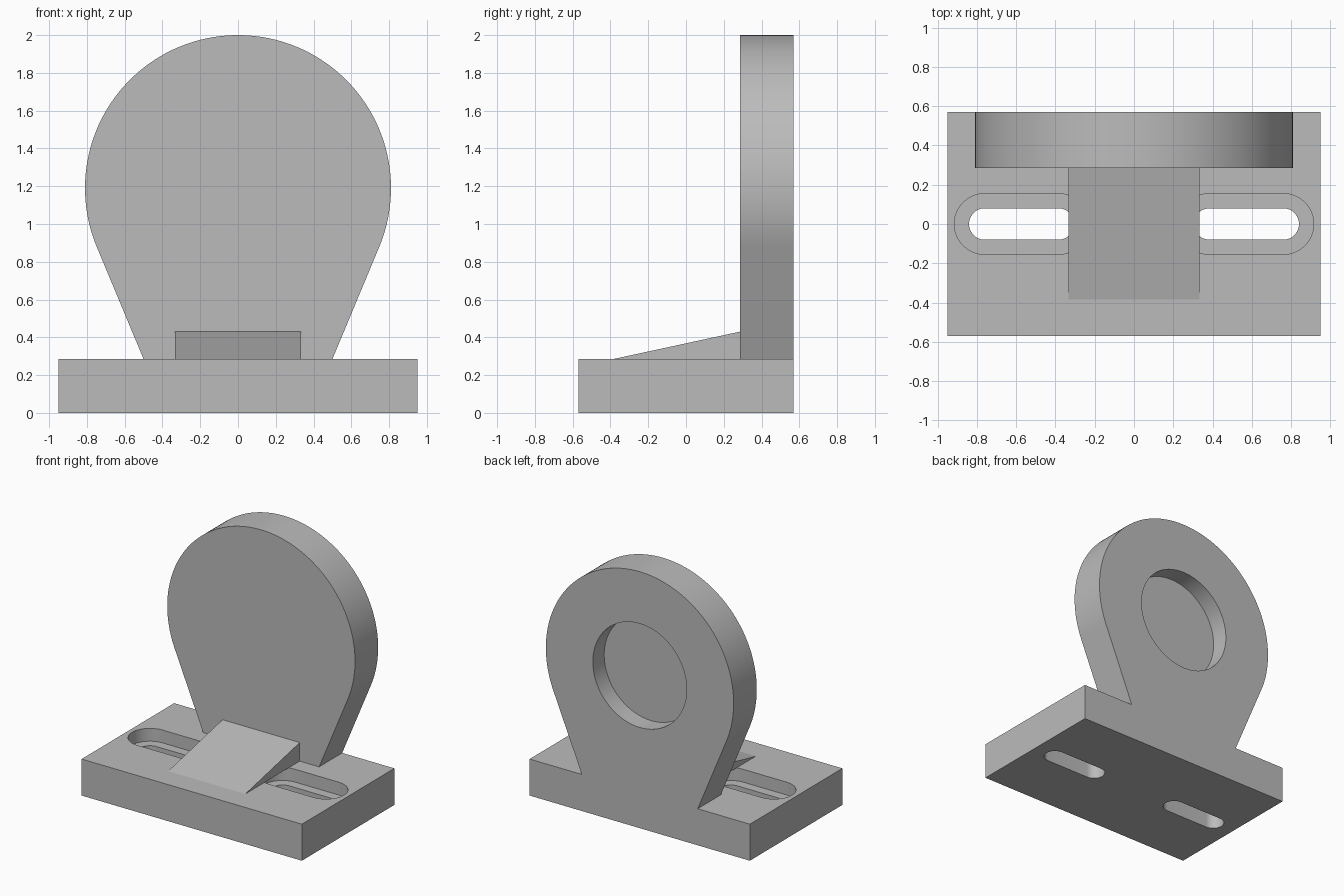
import bpy, bmesh, math
from mathutils import Vector

if "Cube" in bpy.data.objects:
    bpy.data.objects.remove(bpy.data.objects["Cube"])

grey = bpy.data.materials.new("plain grey")
grey.use_nodes = True
colour = (0.5, 0.5, 0.5, 1)
grey.diffuse_color = colour
grey.node_tree.nodes["Principled BSDF"].inputs["Base Color"].default_value = colour

HALF_W, HALF_D, BASE_H = 0.95, 0.57, 0.285
PLATE_FRONT = 0.285
RING_Z, RING_R = 1.19, 0.81


def prism(name, outline, offset):
    """Extrude a closed 3D outline along an offset into a solid."""
    bm = bmesh.new()
    face = bm.faces.new([bm.verts.new(p) for p in outline])
    new = bmesh.ops.extrude_face_region(bm, geom=[face], use_keep_orig=True)["geom"]
    bmesh.ops.translate(bm, vec=Vector(offset),
                        verts=[v for v in new if isinstance(v, bmesh.types.BMVert)])
    bmesh.ops.recalc_face_normals(bm, faces=bm.faces)
    mesh = bpy.data.meshes.new(name)
    bm.to_mesh(mesh)
    bm.free()
    obj = bpy.data.objects.new(name, mesh)
    bpy.context.collection.objects.link(obj)
    mesh.materials.append(grey)
    return obj


def arc(cx, cy, r, start, end, steps):
    return [(cx + r * math.cos(start + (end - start) * i / steps),
             cy + r * math.sin(start + (end - start) * i / steps))
            for i in range(steps + 1)]


def activate(obj):
    bpy.ops.object.select_all(action='DESELECT')
    obj.select_set(True)
    bpy.context.view_layer.objects.active = obj


def cut(obj, cutter):
    """Subtract the cutter from the object, then discard it."""
    cutter.hide_render = True
    mod = obj.modifiers.new("cut", 'BOOLEAN')
    mod.operation, mod.solver, mod.object = 'DIFFERENCE', 'EXACT', cutter
    activate(obj)
    bpy.ops.object.modifier_apply(modifier=mod.name)
    bpy.data.objects.remove(cutter)


def slot_cutter(side, radius, bottom):
    """Rounded slot along x, open through the top of the base."""
    q = math.pi / 2
    outline = (arc(0.76, 0, radius, -q, q, 24)
               + arc(0.385, 0, radius, q, 3 * q, 24))
    return prism("slot_cutter", [(side * x, y, bottom) for x, y in outline], (0, 0, 0.6))


# Base block with a stepped slot on each side
base = prism("base", [(-HALF_W, -HALF_D, 0), (HALF_W, -HALF_D, 0),
                      (HALF_W, HALF_D, 0), (-HALF_W, HALF_D, 0)], (0, 0, BASE_H))
for side in (-1, 1):
    cut(base, slot_cutter(side, 0.155, BASE_H - 0.1))
    cut(base, slot_cutter(side, 0.08, -0.1))

# Upright plate: a disc whose tangents run down to the base
foot_x, drop = 0.5, RING_Z - BASE_H
tangent = math.atan2(-drop, foot_x) + math.acos(RING_R / math.hypot(foot_x, drop))
outline = [(-foot_x, BASE_H), (foot_x, BASE_H)]
outline += arc(0, RING_Z, RING_R, tangent, math.pi - tangent, 96)
plate = prism("upright_plate", [(x, PLATE_FRONT, z) for x, z in outline],
              (0, HALF_D - PLATE_FRONT, 0))

# Blind round recess in the back of the plate
circle = arc(0, RING_Z, 0.405, 0, 2 * math.pi, 72)[:-1]
cut(plate, prism("recess_cutter", [(x, HALF_D - 0.14, z) for x, z in circle], (0, 0.4, 0)))

# Sloping wedge bracing the front of the plate
HALF_WEDGE = 0.333
wedge = prism("wedge", [(-HALF_WEDGE, -0.385, BASE_H), (-HALF_WEDGE, PLATE_FRONT, BASE_H),
                        (-HALF_WEDGE, PLATE_FRONT, 0.43)], (2 * HALF_WEDGE, 0, 0))

for part in (base, plate, wedge):
    activate(part)
    bpy.ops.object.shade_smooth_by_angle(angle=math.radians(30))
